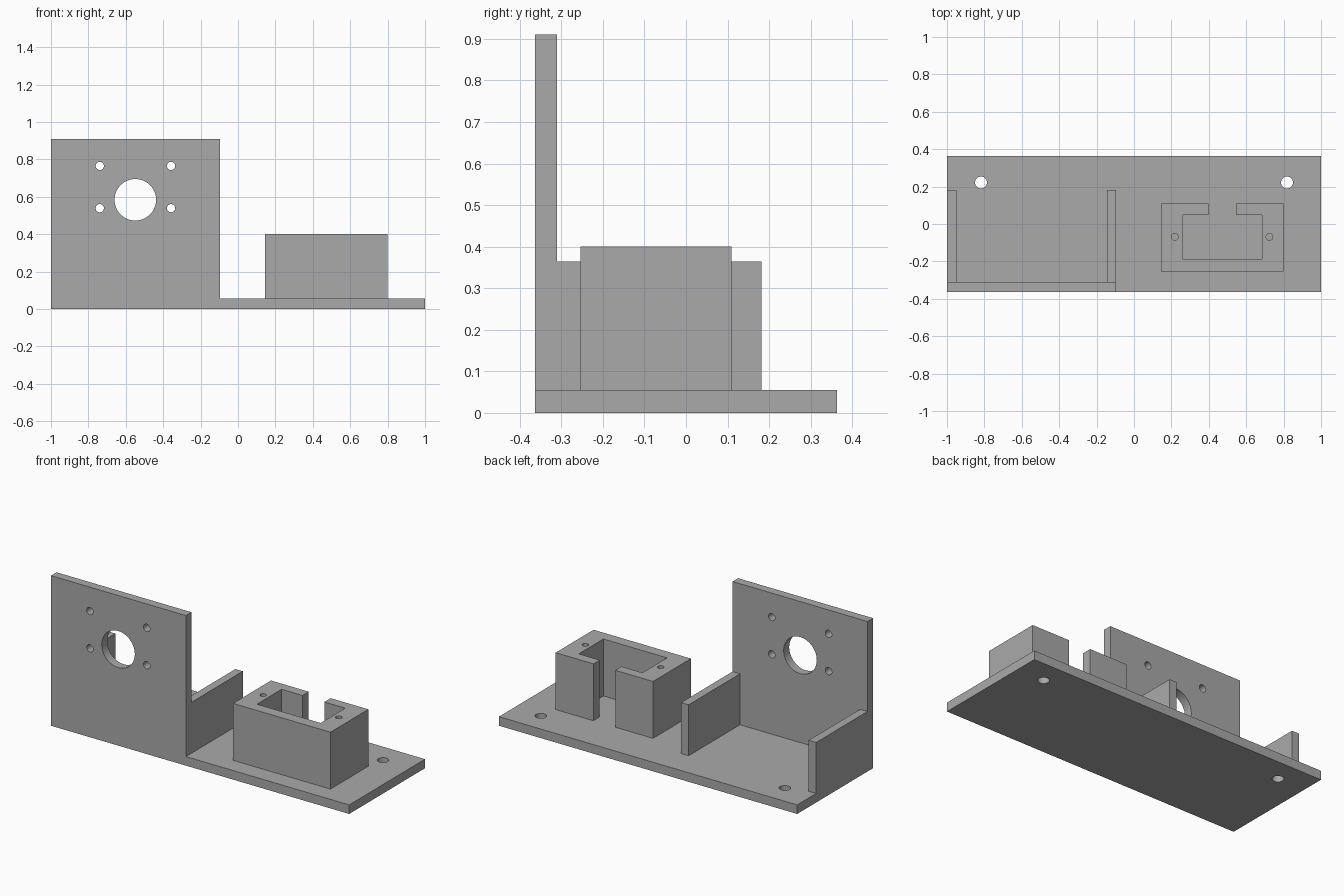
import bpy, bmesh, math
from mathutils import Matrix

cube = bpy.data.objects.get("Cube")
if cube:
    bpy.data.objects.remove(cube, do_unlink=True)

grey = bpy.data.materials.new("plain grey")
grey.use_nodes = True
grey.diffuse_color = (0.4, 0.4, 0.4, 1)
grey.node_tree.nodes["Principled BSDF"].inputs["Base Color"].default_value = (0.4, 0.4, 0.4, 1)


def rect(x0, x1, y0, y1):
    return [(x0, y0), (x1, y0), (x1, y1), (x0, y1)]


def circle(cx, cy, r, n=48):
    return [(cx + r * math.cos(math.tau * i / n), cy + r * math.sin(math.tau * i / n))
            for i in range(n)]


def plate(name, outline, holes, low, high, upright=False):
    """Extrude an outline with holes along z, or along y when upright."""
    curve = bpy.data.curves.new(name + "_profile", "CURVE")
    curve.dimensions = "2D"
    curve.fill_mode = "BOTH"
    curve.extrude = (high - low) / 2
    for loop in [outline] + holes:
        spline = curve.splines.new("POLY")
        spline.points.add(len(loop) - 1)
        for point, (x, y) in zip(spline.points, loop):
            point.co = (x, y, 0, 1)
        spline.use_cyclic_u = True
    helper = bpy.data.objects.new(name + "_profile", curve)
    bpy.context.scene.collection.objects.link(helper)
    bpy.context.view_layer.update()
    mesh = bpy.data.meshes.new_from_object(
        helper.evaluated_get(bpy.context.evaluated_depsgraph_get()))
    bpy.data.objects.remove(helper, do_unlink=True)
    bpy.data.curves.remove(curve)

    middle = (low + high) / 2
    if upright:
        place = Matrix.Translation((0, middle, 0)) @ Matrix.Rotation(math.pi / 2, 4, "X")
    else:
        place = Matrix.Translation((0, 0, middle))
    mesh.transform(place)
    bm = bmesh.new()
    bm.from_mesh(mesh)
    bmesh.ops.remove_doubles(bm, verts=bm.verts, dist=1e-5)
    bmesh.ops.recalc_face_normals(bm, faces=bm.faces)
    bm.to_mesh(mesh)
    bm.free()

    mesh.name = name
    mesh.materials.clear()
    mesh.materials.append(grey)
    obj = bpy.data.objects.new(name, mesh)
    bpy.context.scene.collection.objects.link(obj)
    bpy.ops.object.select_all(action="DESELECT")
    obj.select_set(True)
    bpy.context.view_layer.objects.active = obj
    bpy.ops.object.shade_smooth_by_angle(angle=math.radians(30))
    return obj


DEPTH, BASE, WALL_BACK = 0.363, 0.055, -0.31
WALL_END = -0.095

# Base with two mounting holes
plate("base_plate", rect(-1, 1, -DEPTH, DEPTH),
      [circle(s * 0.818, 0.222, 0.032) for s in (-1, 1)], 0, BASE)

# Upright wall with a large opening and four screw holes
screws = [circle(x, z, 0.022, 32) for x in (-0.739, -0.358) for z in (0.539, 0.765)]
plate("upright_wall", rect(-1, WALL_END, BASE, 0.91),
      [circle(-0.549, 0.584, 0.111, 64)] + screws, -DEPTH, WALL_BACK, upright=True)

# Side ribs behind the wall
for name, x in (("right_rib", -1), ("left_rib", WALL_END - 0.05)):
    plate(name, rect(x, x + 0.05, WALL_BACK, 0.182), [], BASE, 0.364)

# Holder block: C-shaped pocket open at the back, with two screw holes
holder = [(0.145, -0.254), (0.798, -0.254), (0.798, 0.109), (0.545, 0.109),
          (0.545, 0.049), (0.685, 0.049), (0.685, -0.187), (0.258, -0.187),
          (0.258, 0.049), (0.398, 0.049), (0.398, 0.109), (0.145, 0.109)]
plate("holder_block", holder,
      [circle(x, -0.069, 0.018, 32) for x in (0.218, 0.724)], BASE, 0.4)
